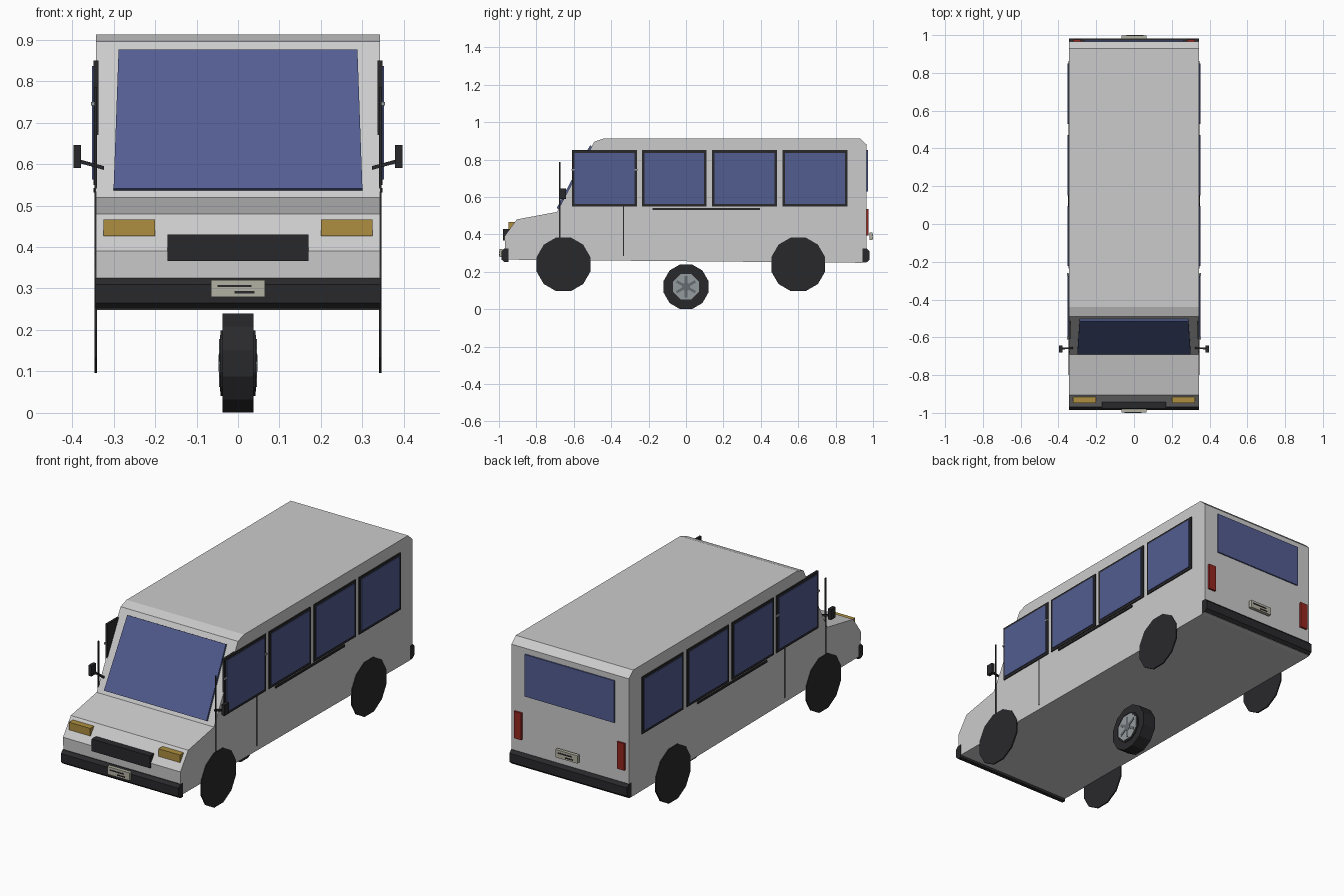
import bpy, bmesh
from math import pi, sin, cos
from mathutils import Matrix, Vector

if "Cube" in bpy.data.objects:
    bpy.data.objects.remove(bpy.data.objects["Cube"])


def material(name, r, g, b):
    m = bpy.data.materials.new(name)
    m.diffuse_color = (r, g, b, 1)
    m.use_nodes = True
    m.node_tree.nodes["Principled BSDF"].inputs["Base Color"].default_value = m.diffuse_color
    return m


DARK = material("dark_rubber", 0.022, 0.022, 0.025)
GLASS = material("blue_glass", 0.085, 0.11, 0.28)
AMBER = material("amber", 0.42, 0.27, 0.05)
RED = material("red", 0.3, 0.02, 0.015)
PLATE = material("plate", 0.45, 0.44, 0.36)
BODY = material("body_paint", 0.6, 0.6, 0.6)
METAL = material("wheel_metal", 0.3, 0.33, 0.34)
SPOKE = material("spoke_metal", 0.13, 0.15, 0.16)


def finish(name, bm, mat):
    bmesh.ops.recalc_face_normals(bm, faces=bm.faces)
    mesh = bpy.data.meshes.new(name)
    bm.to_mesh(mesh)
    bm.free()
    mesh.materials.append(mat)
    ob = bpy.data.objects.new(name, mesh)
    bpy.context.collection.objects.link(ob)
    return ob


def box(name, x, y, z, mat):
    """Box from (min, max) ranges."""
    bm = bmesh.new()
    bmesh.ops.create_cube(bm, size=1)
    for v in bm.verts:
        v.co = [r[0] + (c + 0.5) * (r[1] - r[0]) for c, r in zip(v.co, (x, y, z))]
    return finish(name, bm, mat)


def slab(name, pts, offset, mat):
    """Polygon thickened along an offset vector."""
    bm = bmesh.new()
    face = bm.faces.new([bm.verts.new(p) for p in pts])
    new = bmesh.ops.extrude_face_region(bm, geom=[face])["geom"]
    bmesh.ops.translate(bm, vec=offset, verts=[v for v in new if isinstance(v, bmesh.types.BMVert)])
    return finish(name, bm, mat)


def disc(name, x, y, z, r, width, sides, mat):
    bm = bmesh.new()
    bmesh.ops.create_cone(bm, cap_ends=True, segments=sides, radius1=r, radius2=r, depth=width,
                          matrix=Matrix.Translation((x, y, z)) @ Matrix.Rotation(pi / 2, 4, 'Y')
                          @ Matrix.Rotation(pi / sides, 4, 'Z'))
    return finish(name, bm, mat)


def side_range(s, a, b):
    return tuple(sorted((s * a, s * b)))


# Body shell from the side profile
profile = [(-0.965, 0.265), (-0.97, 0.39), (-0.905, 0.48), (-0.69, 0.52), (-0.49, 0.896),
           (-0.44, 0.913), (0.93, 0.913), (0.966, 0.88), (0.966, 0.25), (0.94, 0.248)]
slab("body", [(-0.343, y, z) for y, z in profile], (0.686, 0, 0), BODY)

# Windscreen and rear window
slab("windscreen", [(-0.30, -0.68, 0.535), (0.30, -0.68, 0.535), (0.288, -0.502, 0.87),
                    (-0.288, -0.502, 0.87)], (0, -0.011, 0.006), GLASS)
box("rear_window", (-0.262, 0.262), (0.96, 0.973), (0.628, 0.85), GLASS)

# Bumpers with chamfered ends
for name, y0, y1 in (("front_bumper", -0.95, -0.986), ("rear_bumper", 0.945, 0.982)):
    ym = y0 + (y1 - y0) * 0.6
    pts = [(y0, 0.252), (ym, 0.252), (y1, 0.265), (y1, 0.31), (ym, 0.325), (y0, 0.325)]
    slab(name, [(-0.344, y, z) for y, z in pts], (0.688, 0, 0), DARK)

# Number plates with blank dark strips
for name, s, z in (("front_plate", -1, 0.28), ("rear_plate", 1, 0.37)):
    box(name, (-0.065, 0.065), side_range(s, 0.98, 0.998), (z, z + 0.041), PLATE)
    box(name + "_upper_strip", side_range(s, -0.033, 0.05), side_range(s, 0.99, 1.0),
        (z + 0.023, z + 0.029), DARK)
    box(name + "_lower_strip", side_range(s, -0.04, 0.008), side_range(s, 0.99, 1.0),
        (z + 0.008, z + 0.014), DARK)

# Grille
box("grille", (-0.17, 0.17), (-0.978, -0.93), (0.366, 0.43), DARK)

for s, tag in ((1, "right"), (-1, "left")):
    # Lights
    box(tag + "_headlight", side_range(s, 0.20, 0.324), (-0.948, -0.915), (0.426, 0.466), AMBER)
    box(tag + "_tail_light", side_range(s, 0.28, 0.322), (0.95, 0.976), (0.393, 0.535), RED)

    # Side windows
    for i, (a, b) in enumerate(((-0.61, -0.262), (-0.236, 0.11), (0.138, 0.486), (0.516, 0.863))):
        box(f"{tag}_window_frame_{i}", side_range(s, 0.336, 0.348), (a, b), (0.549, 0.85), DARK)
        box(f"{tag}_window_glass_{i}", side_range(s, 0.346, 0.352), (a + 0.014, b - 0.014),
            (0.563, 0.836), GLASS)

    # Door seams, rail and small hinges
    xr = side_range(s, 0.340, 0.346)
    box(tag + "_front_door_seam", xr, (-0.679, -0.672), (0.37, 0.786), DARK)
    box(tag + "_rear_door_seam", xr, (-0.337, -0.331), (0.285, 0.552), DARK)
    box(tag + "_side_rail", side_range(s, 0.34, 0.349), (-0.18, 0.396), (0.531, 0.542), DARK)
    for y in (-0.604, -0.268):
        box(tag + "_window_latch", side_range(s, 0.346, 0.354), (y - 0.008, y + 0.008),
            (0.741, 0.75), METAL)

    # Mirror and its arm
    box(tag + "_mirror", side_range(s, 0.379, 0.397), (-0.68, -0.642), (0.59, 0.646), DARK)
    slab(tag + "_mirror_arm", [(s * 0.323, -0.661, 0.586), (s * 0.323, -0.661, 0.595),
                               (s * 0.385, -0.664, 0.612), (s * 0.385, -0.664, 0.603)],
         (0, 0.009, 0), DARK)

    # Flat road wheels
    for end, y in (("front", -0.655), ("rear", 0.60)):
        disc(f"{tag}_{end}_wheel", s * 0.343, y, 0.24, 0.149, 0.007, 12, DARK)

# Centre wheel under the floor: tyre, sidewall, hub and spokes
disc("centre_tyre", 0, 0, 0.12, 0.1235, 0.075, 12, DARK)
disc("centre_sidewall", 0, 0, 0.12, 0.082, 0.084, 12, DARK)
disc("centre_rim", 0, 0, 0.12, 0.074, 0.088, 8, METAL)
disc("centre_hub", 0, 0, 0.12, 0.022, 0.094, 8, SPOKE)
for i in range(3):
    a = i * pi / 3 + pi / 6
    d, n = Vector((0, cos(a), sin(a))) * 0.058, Vector((0, -sin(a), cos(a))) * 0.007
    c = Vector((-0.046, 0, 0.12))
    slab(f"centre_spoke_{i}", [c - d - n, c + d - n, c + d + n, c - d + n], (0.092, 0, 0), SPOKE)
